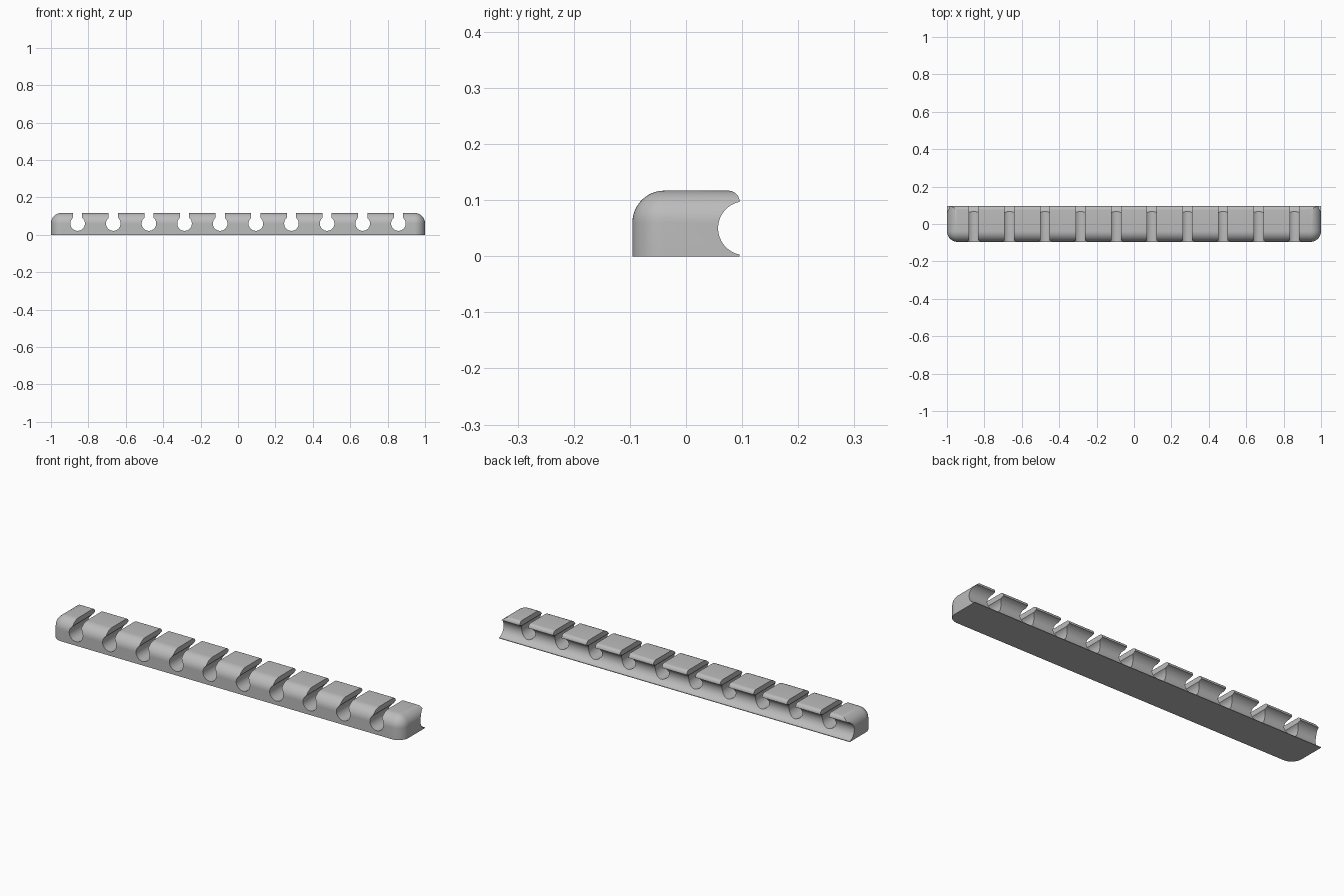
import bpy
import bmesh
from math import sin, cos, asin, pi, radians
from mathutils import Vector

if "Cube" in bpy.data.objects:
    bpy.data.objects.remove(bpy.data.objects["Cube"], do_unlink=True)

HEIGHT, BACK, FILLET = 0.117, 0.0955, 0.057
SLOTS, PITCH = 10, 0.1905

grey = bpy.data.materials.new("plain grey")
grey.use_nodes = True
grey.diffuse_color = (0.5, 0.5, 0.5, 1)
grey.node_tree.nodes["Principled BSDF"].inputs["Base Color"].default_value = (0.5, 0.5, 0.5, 1)


def finish(bm, name):
    bmesh.ops.recalc_face_normals(bm, faces=bm.faces)
    mesh = bpy.data.meshes.new(name)
    bm.to_mesh(mesh)
    bm.free()
    mesh.materials.append(grey)
    obj = bpy.data.objects.new(name, mesh)
    bpy.context.collection.objects.link(obj)
    return obj


def prism(bm, points, travel):
    face = bm.faces.new([bm.verts.new(p) for p in points])
    out = bmesh.ops.extrude_face_region(bm, geom=[face])
    moved = [v for v in out["geom"] if isinstance(v, bmesh.types.BMVert)]
    bmesh.ops.translate(bm, verts=moved, vec=Vector(travel))


def arc(cx, cy, r, start, end, steps):
    angles = [start + (end - start) * i / steps for i in range(steps + 1)]
    return [(cx + r * cos(a), cy + r * sin(a)) for a in angles]


# Bar body, rounded everywhere except along the base and the back
bm = bmesh.new()
rear = BACK + 0.03
prism(bm, [(-1, -BACK, 0), (1, -BACK, 0), (1, rear, 0), (-1, rear, 0)], (0, 0, HEIGHT))
rounded = []
for e in bm.edges:
    mid = (e.verts[0].co + e.verts[1].co) / 2
    if mid.z > 0.01 and mid.y < rear - 0.01:
        rounded.append(e)
bmesh.ops.bevel(bm, geom=rounded, offset=FILLET, segments=12, profile=0.5,
                affect='EDGES', clamp_overlap=True)
bar = finish(bm, "cable_holder_bar")

# Back cutter: concave channel with a rounded upper lip
bm = bmesh.new()
mid_z, r, lip = 0.05, 0.048, 0.02
half = asin(0.047 / r)
channel = arc(BACK + r * cos(half), mid_z, r, pi + half, pi - half, 28)
top_lip = arc(BACK - lip, HEIGHT - lip, lip, 0, pi / 2, 8)
outline = [(0.2, -0.05), (BACK, -0.05)] + channel + top_lip + [(BACK - lip, 0.2), (0.2, 0.2)]
prism(bm, [(-1.1, y, z) for y, z in outline], (2.2, 0, 0))
back_cutter = finish(bm, "back_channel_cutter")

# Keyhole cutters: round seat with a narrow neck open to the top
bm = bmesh.new()
seat_r, neck, seat_z = 0.039, 0.0245, 0.06
gap = asin(neck / seat_r)
for i in range(SLOTS):
    x = (i - (SLOTS - 1) / 2) * PITCH
    ring = arc(x, seat_z, seat_r, pi / 2 + gap, pi * 2.5 - gap, 36)
    outline = [(x - neck, 0.2)] + ring + [(x + neck, 0.2)]
    prism(bm, [(px, -0.2, pz) for px, pz in outline], (0, 0.4, 0))
slot_cutter = finish(bm, "keyhole_slot_cutter")

# Cut the channel and slots
bpy.ops.object.select_all(action='DESELECT')
bpy.context.view_layer.objects.active = bar
bar.select_set(True)
for cutter in (back_cutter, slot_cutter):
    cutter.hide_render = True
    mod = bar.modifiers.new(cutter.name, 'BOOLEAN')
    mod.operation = 'DIFFERENCE'
    mod.solver = 'EXACT'
    mod.object = cutter
    bpy.ops.object.modifier_apply(modifier=mod.name)
    bpy.data.objects.remove(cutter, do_unlink=True)

bpy.ops.object.shade_smooth_by_angle(angle=radians(30))
